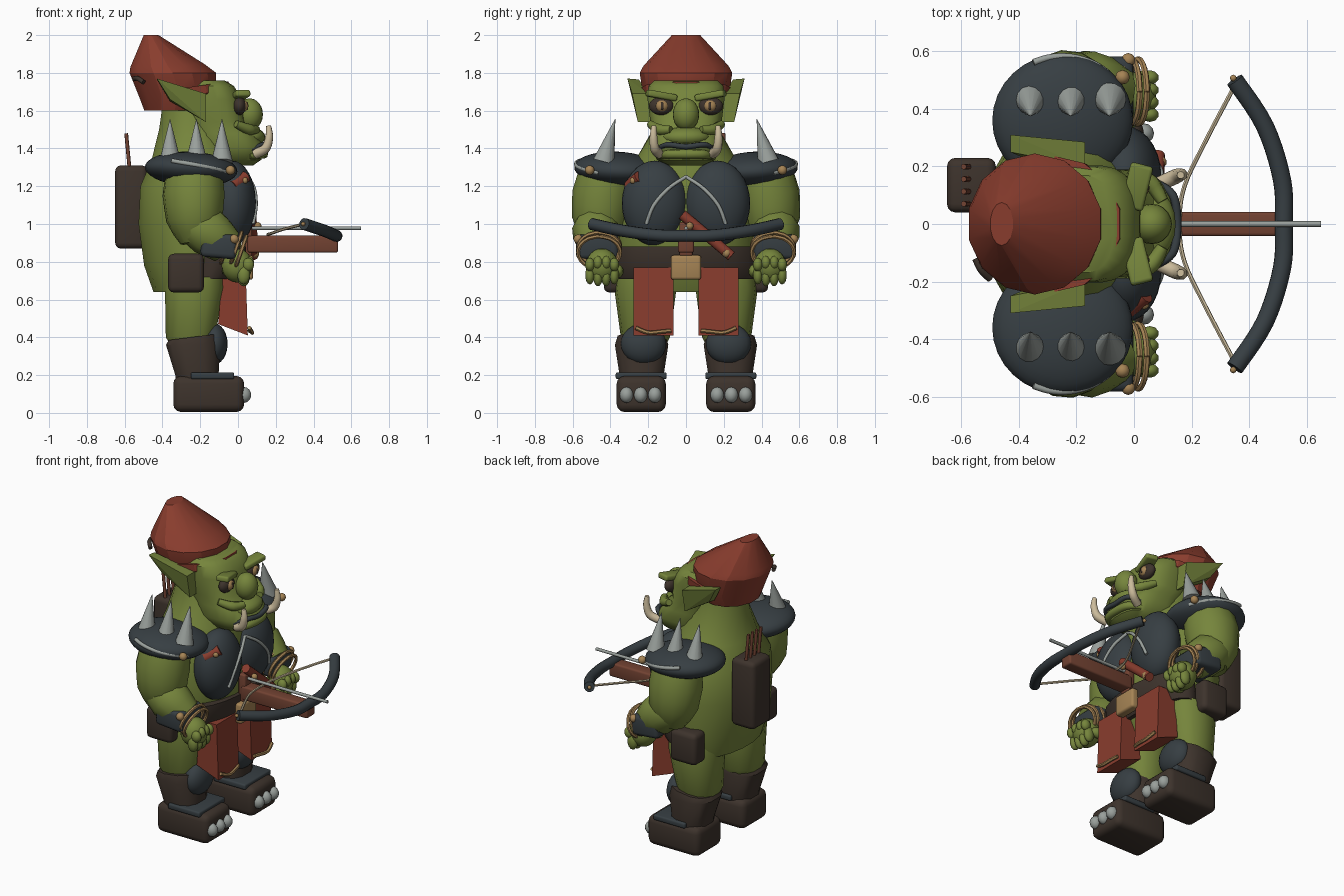
import bpy, bmesh, math
from mathutils import Vector, Matrix, Euler

def mat(name, r, g, b):
    m = bpy.data.materials.new(name)
    m.diffuse_color = (r, g, b, 1)
    return m

GREEN = mat("green skin", 0.18, 0.235, 0.045)
RED = mat("red cloth", 0.25, 0.046, 0.027)
SLATE = mat("slate armour", 0.038, 0.049, 0.056)
LEATHER = mat("dark leather", 0.047, 0.033, 0.025)
WOOD = mat("red brown wood", 0.17, 0.055, 0.032)
TAN = mat("tan strap", 0.38, 0.23, 0.09)
BONE = mat("bone", 0.6, 0.5, 0.33)
STEEL = mat("grey steel", 0.32, 0.35, 0.33)

def finish(name, bm, m, angle=40):
    bmesh.ops.recalc_face_normals(bm, faces=bm.faces)
    me = bpy.data.meshes.new(name)
    bm.to_mesh(me)
    bm.free()
    me.materials.append(m)
    for p in me.polygons:
        p.use_smooth = angle > 0
    if angle > 0:
        me.set_sharp_from_angle(angle=math.radians(angle))
    ob = bpy.data.objects.new(name, me)
    bpy.context.collection.objects.link(ob)
    return ob

def skin(name, rings, m, angle):
    bm = bmesh.new()
    vs = [[bm.verts.new(p) for p in r] for r in rings]
    n = len(vs[0])
    for a, b in zip(vs, vs[1:]):
        for i in range(n):
            bm.faces.new((a[i], a[(i + 1) % n], b[(i + 1) % n], b[i]))
    bm.faces.new(vs[0])
    bm.faces.new(vs[-1])
    return finish(name, bm, m, angle)

def loft(name, rings, m, y=0, n=20, sq=1.0, angle=40):
    """Rings are (back x, back z, front x, front z, half width)."""
    out = []
    for xb, zb, xf, zf, hw in rings:
        ring = []
        for i in range(n):
            a = 2 * math.pi * (i + 0.5) / n
            c, s = (math.copysign(abs(f) ** sq, f) for f in (math.cos(a), math.sin(a)))
            t = (1 + c) / 2
            ring.append((xb + (xf - xb) * t, y + hw * s, zb + (zf - zb) * t))
        out.append(ring)
    return skin(name, out, m, angle)

def tube(name, pts, radii, m, n=8, steps=5, angle=50):
    """Round tube along a smooth path; radii is a number or one per point."""
    P = [Vector(p) for p in pts]
    R = radii if isinstance(radii, (list, tuple)) else [radii] * len(P)
    path = []
    for i in range(len(P) - 1):
        p0, p1, p2, p3 = P[max(i - 1, 0)], P[i], P[i + 1], P[min(i + 2, len(P) - 1)]
        for k in range(steps + (i == len(P) - 2)):
            t = k / steps
            q = 0.5 * (2 * p1 + (p2 - p0) * t + (2 * p0 - 5 * p1 + 4 * p2 - p3) * t ** 2
                       + (3 * p1 - p0 - 3 * p2 + p3) * t ** 3)
            path.append((q, R[i] + (R[i + 1] - R[i]) * t))
    rings, u = [], None
    for i, (q, r) in enumerate(path):
        d = (path[min(i + 1, len(path) - 1)][0] - path[max(i - 1, 0)][0]).normalized()
        u = d.orthogonal() if u is None else u - d * u.dot(d)
        u.normalize()
        v = d.cross(u)
        rings.append([q + r * (u * math.cos(2 * math.pi * k / n) + v * math.sin(2 * math.pi * k / n))
                      for k in range(n)])
    return skin(name, rings, m, angle)

def place(c, size, rot):
    return Matrix.LocRotScale(Vector(c), Euler([math.radians(a) for a in rot]), Vector(size))

def ball(name, c, size, m, rot=(0, 0, 0), seg=20):
    bm = bmesh.new()
    bmesh.ops.create_uvsphere(bm, u_segments=seg, v_segments=seg // 2 + 2, radius=1,
                              matrix=place(c, size, rot))
    return finish(name, bm, m, 60)

def box(name, c, size, m, bevel=0.0, rot=(0, 0, 0)):
    bm = bmesh.new()
    bmesh.ops.create_cube(bm, size=1, matrix=Matrix.Diagonal((*size, 1)))
    if bevel:
        bmesh.ops.bevel(bm, geom=bm.edges[:], offset=bevel, segments=3, profile=0.5, affect='EDGES')
    bmesh.ops.transform(bm, matrix=place(c, (1, 1, 1), rot), verts=bm.verts)
    return finish(name, bm, m, 35)

def hull(name, pts, m):
    bm = bmesh.new()
    for p in pts:
        bm.verts.new(p)
    bmesh.ops.convex_hull(bm, input=bm.verts[:])
    return finish(name, bm, m, 0)

# Torso, belt and head
loft("torso", [(-0.45, 0.64, -0.06, 0.64, 0.34), (-0.50, 0.78, 0.01, 0.78, 0.37),
               (-0.53, 1.0, 0.03, 1.0, 0.36), (-0.52, 1.2, 0.01, 1.2, 0.35),
               (-0.46, 1.34, 0.0, 1.34, 0.27), (-0.42, 1.5, -0.05, 1.45, 0.19),
               (-0.40, 1.64, -0.1, 1.6, 0.17)], GREEN)
loft("belt", [(-0.3, 0.71, 0.0, 0.71, 0.36), (-0.3, 0.78, 0.045, 0.78, 0.375),
              (-0.3, 0.88, 0.045, 0.88, 0.37)], LEATHER)
box("buckle", (0.05, 0, 0.77), (0.06, 0.16, 0.13), TAN, 0.015)
box("belt_strap", (0.05, 0, 0.92), (0.05, 0.07, 0.18), WOOD, 0.01)
loft("head", [(-0.15, 1.31, 0.08, 1.31, 0.09), (-0.2, 1.34, 0.125, 1.34, 0.155),
              (-0.24, 1.41, 0.14, 1.41, 0.19), (-0.26, 1.48, 0.10, 1.48, 0.185),
              (-0.3, 1.54, 0.035, 1.54, 0.19), (-0.32, 1.66, 0.02, 1.66, 0.205),
              (-0.32, 1.73, -0.02, 1.73, 0.2), (-0.3, 1.76, -0.07, 1.76, 0.17)], GREEN, n=24, sq=0.75)
ball("muzzle", (0.05, 0, 1.46), (0.095, 0.13, 0.055), GREEN)
ball("nose", (0.062, 0, 1.58), (0.07, 0.07, 0.085), GREEN)
tube("mouth", [(0.07, -0.15, 1.395), (0.135, -0.1, 1.42), (0.15, 0, 1.41), (0.135, 0.1, 1.42),
               (0.07, 0.15, 1.395)], [0.01, 0.015, 0.015, 0.015, 0.01], SLATE)
tube("lower_lip", [(0.06, -0.14, 1.36), (0.12, -0.09, 1.37), (0.135, 0, 1.37), (0.12, 0.09, 1.37),
                   (0.06, 0.14, 1.36)], [0.015, 0.025, 0.025, 0.025, 0.015], GREEN)

# Tilted faceted hat with brim band
loft("hat", [(-0.50, 1.6, -0.17, 1.6, 0.19), (-0.52, 1.65, -0.11, 1.75, 0.23),
             (-0.58, 1.80, -0.11, 1.80, 0.245), (-0.575, 1.83, -0.17, 1.845, 0.225),
             (-0.50, 2.0, -0.42, 2.0, 0.075)], RED, n=14, angle=25)
loft("hat_band", [(-0.48, 1.6, -0.05, 1.69, 0.2), (-0.5, 1.65, -0.03, 1.71, 0.23),
                  (-0.5, 1.69, -0.045, 1.755, 0.235)], RED, n=14, angle=25)
tube("hat_pin", [(-0.55, -0.12, 1.77), (-0.53, -0.16, 1.77), (-0.5, -0.19, 1.75)], 0.013, LEATHER)

for s, side in ((-1, "right_"), (1, "left_")):
    N = lambda w: side + w
    V = lambda *pts: [(x, y * s, z) for x, y, z in pts]
    # Face details
    hull(N("ear"), V((-0.43, 0.25, 1.765), (-0.43, 0.31, 1.77), (-0.17, 0.20, 1.69), (-0.17, 0.285, 1.69),
                     (-0.17, 0.18, 1.54), (-0.17, 0.255, 1.54), (-0.36, 0.22, 1.65), (-0.36, 0.275, 1.66)), GREEN)
    ball(N("eye_socket"), (0.008, 0.13 * s, 1.625), (0.035, 0.066, 0.048), LEATHER)
    ball(N("eye"), (0.026, 0.128 * s, 1.625), (0.027, 0.035, 0.032), TAN)
    ball(N("pupil"), (0.048, 0.126 * s, 1.625), (0.007, 0.009, 0.022), LEATHER, seg=10)
    box(N("brow"), (0.01, 0.13 * s, 1.68), (0.08, 0.16, 0.036), GREEN, 0.012, (10 * s, 0, -14 * s))
    tube(N("cheek"), V((-0.01, 0.19, 1.53), (0.06, 0.14, 1.5), (0.1, 0.08, 1.5)), [0.02, 0.03, 0.02], GREEN)
    tube(N("tusk"), V((0.09, 0.14, 1.37), (0.145, 0.165, 1.4), (0.165, 0.172, 1.46), (0.162, 0.17, 1.52)),
         [0.026, 0.026, 0.022, 0.013], BONE)
    # Chest plate and grey trim
    ball(N("chest_plate"), (-0.03, 0.165 * s, 1.11), (0.125, 0.175, 0.225), SLATE, seg=28)
    tube(N("chest_trim"), V((0.05, 0.0, 1.25), (0.085, 0.09, 1.19), (0.095, 0.17, 1.1), (0.08, 0.21, 1.0)),
         0.01, STEEL)
    # Shoulder pad, trim, stud and spikes
    ball(N("shoulder_pad"), (-0.248, 0.36 * s, 1.29), (0.245, 0.232, 0.092), SLATE, (3 * s, 3, 0), 32)
    arc = []
    for k in range(9):
        a = math.radians(115 - 11 * k)
        arc.append((-0.25 + 0.235 * math.cos(a), (0.36 + 0.222 * math.sin(a)) * s, 1.335 - 0.008 * k))
    tube(N("pad_trim"), arc, 0.012, STEEL, steps=2)
    ball(N("pad_stud"), (-0.04, 0.51 * s, 1.285), (0.025,) * 3, TAN, seg=12)
    for x in (-0.36, -0.22, -0.085):
        tube(N("pad_spike"), V((x, 0.435, 1.33), (x, 0.375, 1.555)), [0.058, 0.001], STEEL, n=14, steps=1)
    # Arm, bracer and straps
    tube(N("upper_arm"), V((-0.23, 0.41, 1.28), (-0.235, 0.44, 1.15), (-0.23, 0.455, 1.02), (-0.22, 0.465, 0.9)),
         [0.15, 0.165, 0.15, 0.085], GREEN, n=14, steps=2)
    tube(N("forearm"), V((-0.27, 0.465, 1.02), (-0.16, 0.475, 0.96), (-0.06, 0.46, 0.88)),
         [0.1, 0.13, 0.1], GREEN, n=12, steps=2)
    box(N("bracer"), (-0.1, 0.47 * s, 0.885), (0.19, 0.225, 0.13), SLATE, 0.025, (0, 5, 0))
    for dx, dz in ((-0.06, 0.01), (-0.01, 0.0), (0.015, -0.02)):
        tube(N("wrist_strap"), [(dx + 0.03 * math.cos(k * math.pi / 6),
                                 (0.46 + 0.112 * math.sin(k * math.pi / 6)) * s,
                                 0.87 + dz + 0.085 * math.cos(k * math.pi / 6)) for k in range(13)],
             0.011, TAN, n=6, steps=2)
    ball(N("wrist_knot"), (-0.02, 0.57 * s, 0.92), (0.025,) * 3, TAN, seg=10)
    # Clenched hand
    ball(N("palm"), (-0.005, 0.445 * s, 0.78), (0.082, 0.085, 0.09), GREEN)
    for k in range(4):
        y = (0.38 + 0.043 * k) * s
        ball(N("knuckle"), (0.055, y, 0.80 - 0.01 * abs(k - 1.5)), (0.032, 0.026, 0.036), GREEN, seg=10)
        ball(N("fingertip"), (0.03, y, 0.715 + 0.01 * abs(k - 1.5)), (0.035, 0.025, 0.05), GREEN, seg=10)
    ball(N("thumb"), (-0.03, 0.36 * s, 0.75), (0.055, 0.03, 0.035), GREEN, seg=12)
    # Hip pouch and loincloth flap
    box(N("hip_pouch"), (-0.275, 0.375 * s, 0.74), (0.19, 0.12, 0.205), LEATHER, 0.03)
    hull(N("loincloth"), [(x, y * s, z) for y in (0.065, 0.278) for x, z in
                          ((-0.08, 0.77), (0.04, 0.77), (-0.105, 0.47), (0.052, 0.41))], RED)
    tube(N("hem_trim"), V((0.06, 0.08, 0.435), (0.07, 0.13, 0.43), (0.075, 0.2, 0.425), (0.06, 0.265, 0.45)),
         0.011, TAN, n=6)
    # Leg, knee guard, boot and toes
    loft(N("leg"), [(-0.36, 0.36, -0.13, 0.36, 0.11), (-0.385, 0.4, -0.12, 0.4, 0.13),
                    (-0.39, 0.66, -0.07, 0.66, 0.165), (-0.38, 0.72, -0.07, 0.72, 0.155)],
         GREEN, 0.215 * s, 14, 0.85)
    loft(N("boot_shaft"), [(-0.33, 0.14, -0.09, 0.14, 0.12), (-0.335, 0.2, -0.1, 0.2, 0.12),
                           (-0.385, 0.36, -0.09, 0.36, 0.145), (-0.37, 0.385, -0.1, 0.42, 0.13)],
         LEATHER, 0.235 * s, 12, 0.75)
    ball(N("knee_guard"), (-0.125, 0.225 * s, 0.365), (0.07, 0.12, 0.108), SLATE)
    box(N("boot"), (-0.155, 0.237 * s, 0.1), (0.375, 0.26, 0.19), LEATHER, 0.04)
    box(N("boot_strap"), (-0.135, 0.237 * s, 0.197), (0.23, 0.27, 0.036), SLATE, 0.01)
    for k in (-1, 0, 1):
        ball(N("toe_claw"), (0.03, (0.24 + 0.075 * k) * s, 0.095), (0.04, 0.036, 0.042), STEEL, seg=12)

# Red sticks tucked into the chest straps
tube("chest_stick", [(0.07, -0.02, 1.05), (0.08, 0.24, 0.83)], 0.028, RED, n=12, steps=1)
ball("stick_stud", (0.105, 0.02, 0.99), (0.02,) * 3, TAN, seg=10)
ball("stick_end_stud", (0.09, 0.215, 0.845), (0.024,) * 3, TAN, seg=10)
tube("shoulder_stick", [(-0.03, -0.30, 1.2), (0.04, -0.245, 1.25)], 0.032, RED, n=12, steps=1)
ball("shoulder_stick_stud", (0.035, -0.28, 1.23), (0.018,) * 3, TAN, seg=10)

# Quiver with shafts
box("quiver", (-0.565, 0.135, 1.09), (0.17, 0.19, 0.44), LEATHER, 0.03)
for k in range(4):
    y = 0.07 + 0.043 * k
    tube("quiver_shaft", [(-0.57, y, 1.25), (-0.592, y, 1.48)], 0.01, WOOD, steps=1)

# Crossbow
box("crossbow_stock", (0.29, 0, 0.893), (0.48, 0.085, 0.09), WOOD, 0.012)
tube("crossbow_bow", [(0.35, -0.5, 1.0), (0.455, -0.34, 0.965), (0.515, -0.15, 0.94), (0.52, 0, 0.937),
                      (0.515, 0.15, 0.94), (0.455, 0.34, 0.965), (0.35, 0.5, 1.0)], 0.032, SLATE, n=12)
for s in (-1, 1):
    ball("bow_tip_stud", (0.345, 0.507 * s, 1.0), (0.012,) * 3, TAN, seg=8)
tube("crossbow_string", [(0.35, -0.48, 1.0), (0.25, -0.29, 0.975), (0.175, -0.13, 0.95), (0.158, 0, 0.945),
                         (0.175, 0.13, 0.95), (0.25, 0.29, 0.975), (0.35, 0.48, 1.0)], 0.008, BONE, n=6)
tube("crossbow_bolt", [(0.06, 0, 0.978), (0.65, 0, 0.978)], 0.01, STEEL, steps=1)
